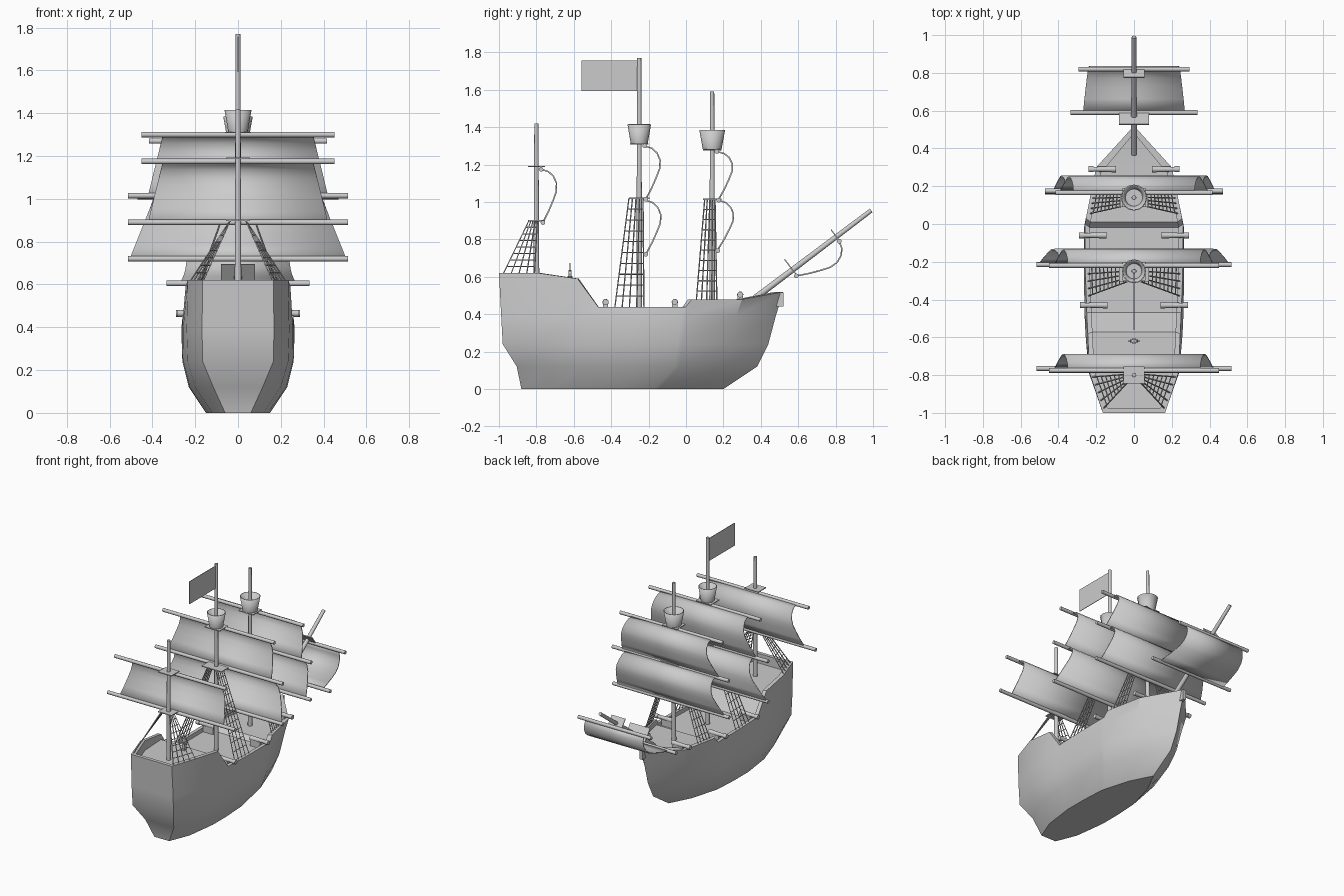
import bpy, bmesh, math
from mathutils import Vector, Matrix

cube = bpy.data.objects.get("Cube")
if cube:
    bpy.data.objects.remove(cube, do_unlink=True)


def finish(bm, name, angle=35):
    bmesh.ops.recalc_face_normals(bm, faces=bm.faces)
    mesh = bpy.data.meshes.new(name)
    bm.to_mesh(mesh)
    bm.free()
    obj = bpy.data.objects.new(name, mesh)
    bpy.context.collection.objects.link(obj)
    bpy.ops.object.select_all(action='DESELECT')
    obj.select_set(True)
    bpy.context.view_layer.objects.active = obj
    if angle:
        bpy.ops.object.shade_smooth_by_angle(angle=math.radians(angle))
    return obj


def add_rod(bm, a, b, r1, r2=None, sides=12, caps=True):
    a, b = Vector(a), Vector(b)
    turn = (b - a).to_track_quat('Z', 'Y').to_matrix().to_4x4()
    bmesh.ops.create_cone(bm, cap_ends=caps, segments=sides, radius1=r1,
                          radius2=r1 if r2 is None else r2, depth=(b - a).length,
                          matrix=Matrix.Translation((a + b) / 2) @ turn)


def add_box(bm, loc, size, tilt=0):
    bmesh.ops.create_cube(bm, size=1, matrix=Matrix.Translation(loc)
                          @ Matrix.Rotation(tilt, 4, 'X')
                          @ Matrix.Diagonal((*size, 1)))


def rod(name, a, b, r1, r2=None, sides=12):
    bm = bmesh.new()
    add_rod(bm, a, b, r1, r2, sides)
    return finish(bm, name)


def box(name, loc, size, tilt=0):
    bm = bmesh.new()
    add_box(bm, loc, size, tilt)
    return finish(bm, name, 0)


# Hull: rings at each station run up the outside, over the rail and across the deck
stations = [-1, -.79, -.58, -.47, -.25, 0, .03, .3, .52]
rail_z = [.62, .62, .59, .44, .44, .44, .48, .48, .52]
deck_z = [.55, .55, .55, .41, .41, .41, .44, .44, .46]
rail_w = [.165, .235, .245, .25, .258, .26, .255, .2, 0]
inner_w = [max(w - .025, 0) for w in rail_w]
# each level: heights, stern y, bow y, half widths
levels = [
    ([0] * 9, -.88, .2, [.06, .12, .14, .15, .15, .14, .135, .08, 0]),
    ([.12] * 9, -.905, .38, [.115, .2, .225, .23, .23, .225, .215, .135, 0]),
    ([.24] * 9, -.98, .44, [.165, .235, .255, .26, .26, .255, .25, .17, 0]),
    ([.39] * 9, -.988, .48, [.168, .24, .257, .262, .265, .265, .26, .19, 0]),
    (rail_z, -1, .52, rail_w),
    (rail_z, -.975, .48, inner_w),
    (deck_z, -.975, .48, inner_w),
]
bm = bmesh.new()
rings = []
for j, y in enumerate(stations):
    u = (y + 1) / 1.52
    half = [(w[j], s + u * (e - s), z[j]) for z, s, e, w in levels]
    ring = half + [(-x, yy, z) for x, yy, z in reversed(half)]
    rings.append([bm.verts.new(p) for p in ring])
n = len(rings[0])
for r, q in zip(rings, rings[1:]):
    for i in range(n):
        k = (i + 1) % n
        bm.faces.new((r[i], r[k], q[k], q[i]))
for i in range(len(levels) - 1):
    r = rings[0]
    bm.faces.new((r[i], r[i + 1], r[n - 2 - i], r[n - 1 - i]))
bmesh.ops.remove_doubles(bm, verts=bm.verts, dist=.0005)
finish(bm, "hull", 30)
box("stem_head", (0, .485, .48), (.025, .07, .075))

# Masts and bowsprit
MIZZEN, MAIN, FORE = -.8, -.25, .14
for name, y, base, top in (("mizzen", MIZZEN, .54, 1.42), ("main", MAIN, .4, 1.77),
                           ("fore", FORE, .43, 1.59)):
    rod(name + "_mast", (0, y, base), (0, y, top), .016, .011)
rod("bowsprit", (0, .37, .487), (0, .99, .955), .017, .012)

# Platforms where the yards meet the masts
for name, y, z, hx, hy in (("mizzen_upper", MIZZEN, 1.19, .055, .045),
                           ("mizzen_lower", MIZZEN, .9, .055, .045),
                           ("main_upper", MAIN, 1.31, .06, .05),
                           ("main_lower", MAIN, 1.02, .08, .055),
                           ("fore_upper", FORE, 1.28, .06, .05),
                           ("fore_lower", FORE, 1.015, .075, .05)):
    box(name + "_platform", (0, y, z), (2 * hx, 2 * hy, .006))
SLANT = math.radians(-53)
box("bowsprit_lower_platform", (0, .56, .65), (.16, .11, .006), SLANT)
box("bowsprit_upper_platform", (0, .80, .82), (.11, .08, .006), SLANT)

# Crow's nests
for name, y, z in (("main", MAIN, 1.31), ("fore", FORE, 1.28)):
    bm = bmesh.new()
    add_rod(bm, (0, y, z), (0, y, z + .105), .045, .063, 16)
    lid = max(bm.faces, key=lambda f: f.calc_center_median().z)
    bmesh.ops.delete(bm, geom=[lid], context='FACES_ONLY')
    nest = finish(bm, name + "_crows_nest")
    nest.modifiers.new("wall", 'SOLIDIFY').thickness = .006


# Sails: a billowing strip hung between two points in the y-z plane
BILLOW = [(0, 0), (.05, .04), (.14, .065), (.27, .08), (.42, .078), (.58, .06),
          (.78, .034), (1, 0)]


def sail(name, top, bottom, w_top, w_bottom):
    a, b = Vector((0, *top)), Vector((0, *bottom))
    d = (b - a).normalized()
    out = Vector((0, -d.z, d.y))
    bm = bmesh.new()
    rows = []
    for t, bulge in BILLOW:
        p = a.lerp(b, t) + out * bulge
        w = w_top + (w_bottom - w_top) * t
        rows.append([bm.verts.new((s * w, p.y, p.z)) for s in (-1, 1)])
    for r, q in zip(rows, rows[1:]):
        bm.faces.new((r[0], r[1], q[1], q[0]))
    obj = finish(bm, name, 25)
    mod = obj.modifiers.new("cloth", 'SOLIDIFY')
    mod.thickness, mod.offset = .008, 0


def yard(name, y, z, half):
    rod(name, (-half, y, z), (half, y, z), .0125)


sail("mizzen_sail", (-.775, 1.175), (-.765, .89), .35, .42)
sail("main_upper_sail", (-.22, 1.3), (-.215, 1.015), .35, .42)
sail("main_lower_sail", (-.215, 1.01), (-.215, .72), .39, .505)
sail("fore_upper_sail", (.165, 1.27), (.175, 1.015), .32, .39)
sail("fore_lower_sail", (.175, 1.01), (.17, .745), .36, .43)
sail("bowsprit_sail", (.82, .79), (.59, .605), .235, .27)
for name, y, z, half in (("mizzen_upper", -.775, 1.175, .45), ("mizzen_lower", -.765, .89, .515),
                         ("main_upper", -.22, 1.3, .45), ("main_middle", -.215, 1.015, .515),
                         ("main_lower", -.215, .72, .515), ("fore_upper", .165, 1.27, .415),
                         ("fore_middle", .175, 1.01, .47), ("fore_lower", .17, .74, .47),
                         ("bowsprit_upper", .82, .79, .295), ("bowsprit_lower", .59, .605, .335)):
    yard(name + "_yard", y, z, half)


# Shrouds: fanned ropes with rungs across them, on both sides
def shrouds(name, top_y, top_z, low_y, low_z, low_x, rungs):
    bm = bmesh.new()
    for s in (-1, 1):
        ropes = []
        for i in range(5):
            f = i / 4
            x = low_x[0] + f * (low_x[1] - low_x[0])
            ropes.append((Vector((s * .035, top_y[0] + f * (top_y[1] - top_y[0]), top_z)),
                          Vector((s * x, low_y[0] + f * (low_y[1] - low_y[0]), low_z))))
        for a, b in ropes:
            add_rod(bm, a, b, .0035, sides=4)
        for k in range(1, rungs + 1):
            t = k / (rungs + 1)
            for (a, b), (c, d) in zip(ropes, ropes[1:]):
                add_rod(bm, a.lerp(b, t), c.lerp(d, t), .003, sides=4)
    finish(bm, name + "_shrouds", 0)


shrouds("mizzen", (-.84, -.795), .9, (-.975, -.81), .62, (.16, .22), 7)
shrouds("main", (-.305, -.23), 1.02, (-.38, -.225), .44, (.24, .245), 9)
shrouds("fore", (.1, .155), 1.015, (.055, .165), .47, (.235, .215), 9)

# Cannons pointing out over both rails
for name, y, z, x in (("aft", -.43, .465, .14), ("middle", -.06, .465, .145),
                      ("bow", .29, .505, .095)):
    for side, s in (("left", 1), ("right", -1)):
        bm = bmesh.new()
        add_rod(bm, (s * x, y, z), (s * (x + .125), y, z), .017, .012)
        add_rod(bm, (s * (x + .12), y, z), (s * (x + .145), y, z), .016)
        add_box(bm, (s * (x + .045), y, z - .03), (.08, .028, .045))
        finish(bm, f"{name}_{side}_cannon")

# Steering wheel on its stand
bm = bmesh.new()
add_box(bm, (0, -.62, .575), (.02, .025, .06))
add_rod(bm, (0, -.628, .615), (0, -.612, .615), .022)
for i in range(4):
    a = i * math.pi / 4
    d = Vector((math.cos(a), 0, math.sin(a))) * .032
    c = Vector((0, -.62, .615))
    add_rod(bm, c - d, c + d, .003, sides=6)
add_rod(bm, (0, -.62, .61), (0, -.62, .675), .003, sides=6)
finish(bm, "steering_wheel")

# Flag at the main masthead
box("flag", (0, -.41, 1.675), (.004, .3, .165))
